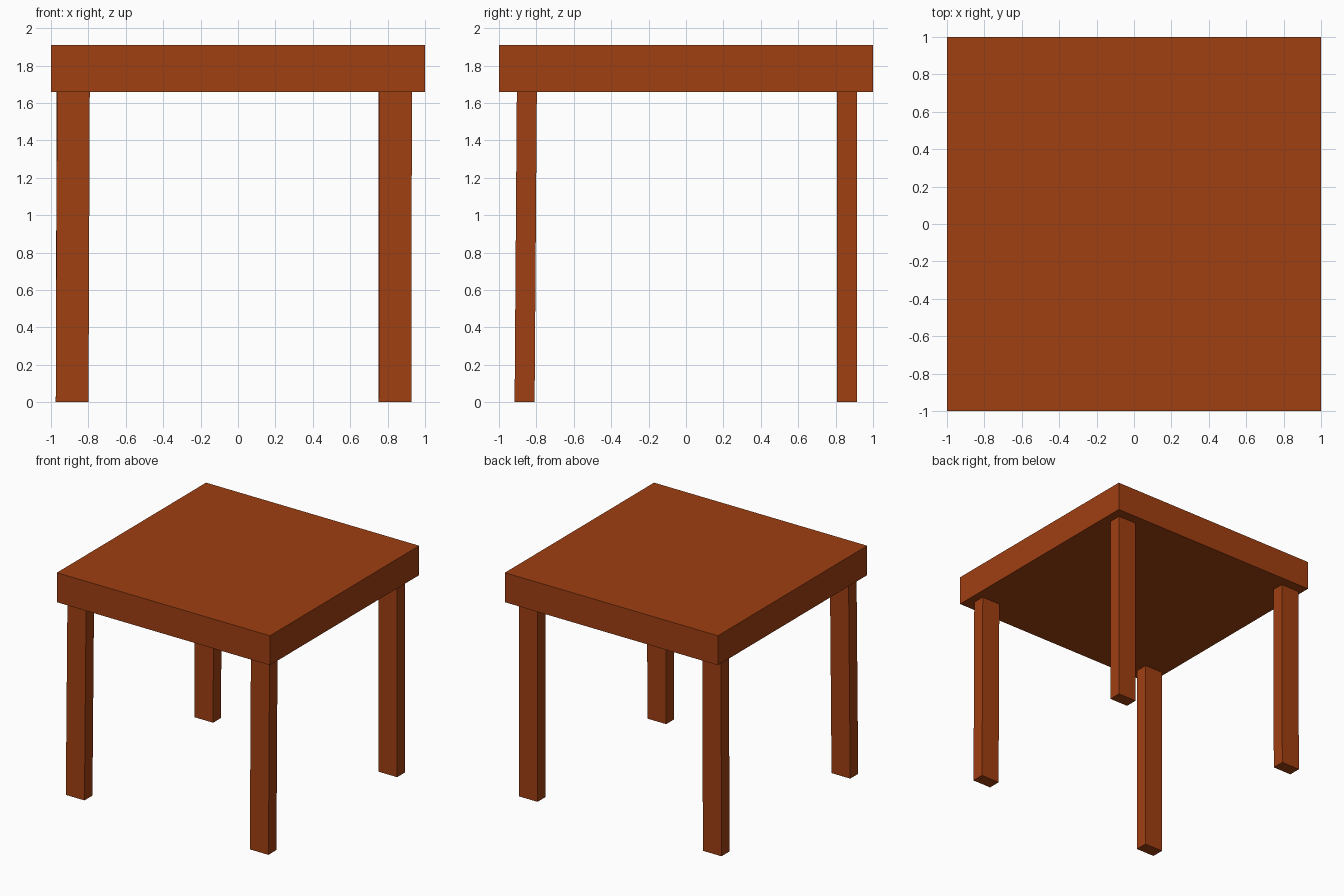
import bpy
import bmesh

if "Cube" in bpy.data.objects:
    bpy.data.objects.remove(bpy.data.objects["Cube"])

wood = bpy.data.materials.new("red_brown_wood")
wood.diffuse_color = (0.35, 0.05, 0.006, 1)
wood.use_nodes = True
wood.node_tree.nodes["Principled BSDF"].inputs["Base Color"].default_value = wood.diffuse_color

TOP_Z, UNDERSIDE_Z = 1.91, 1.66


def box(name, centre, size, lean=(0, 0)):
    """Box whose upper face is shifted sideways by lean."""
    bm = bmesh.new()
    bmesh.ops.create_cube(bm, size=1)
    for v in bm.verts:
        shift = v.co.z + 0.5
        v.co.x = v.co.x * size[0] + lean[0] * shift
        v.co.y = v.co.y * size[1] + lean[1] * shift
        v.co.z *= size[2]
    mesh = bpy.data.meshes.new(name)
    bm.to_mesh(mesh)
    bm.free()
    mesh.materials.append(wood)
    obj = bpy.data.objects.new(name, mesh)
    obj.location = centre
    bpy.context.collection.objects.link(obj)
    return obj


# Thick square slab
box("table_top", (0, 0, (TOP_Z + UNDERSIDE_Z) / 2), (2, 2, TOP_Z - UNDERSIDE_Z))

# Four rectangular legs, each very slightly out of plumb
legs = {
    "front_left_leg": (-0.887, -0.863, 0.007, 0.012),
    "front_right_leg": (0.84, -0.863, 0.002, 0.012),
    "back_left_leg": (-0.887, 0.862, 0.005, 0.0),
    "back_right_leg": (0.84, 0.862, -0.002, 0.0),
}
for name, (x, y, lean_x, lean_y) in legs.items():
    box(name, (x, y, UNDERSIDE_Z / 2), (0.175, 0.107, UNDERSIDE_Z), (lean_x, lean_y))
